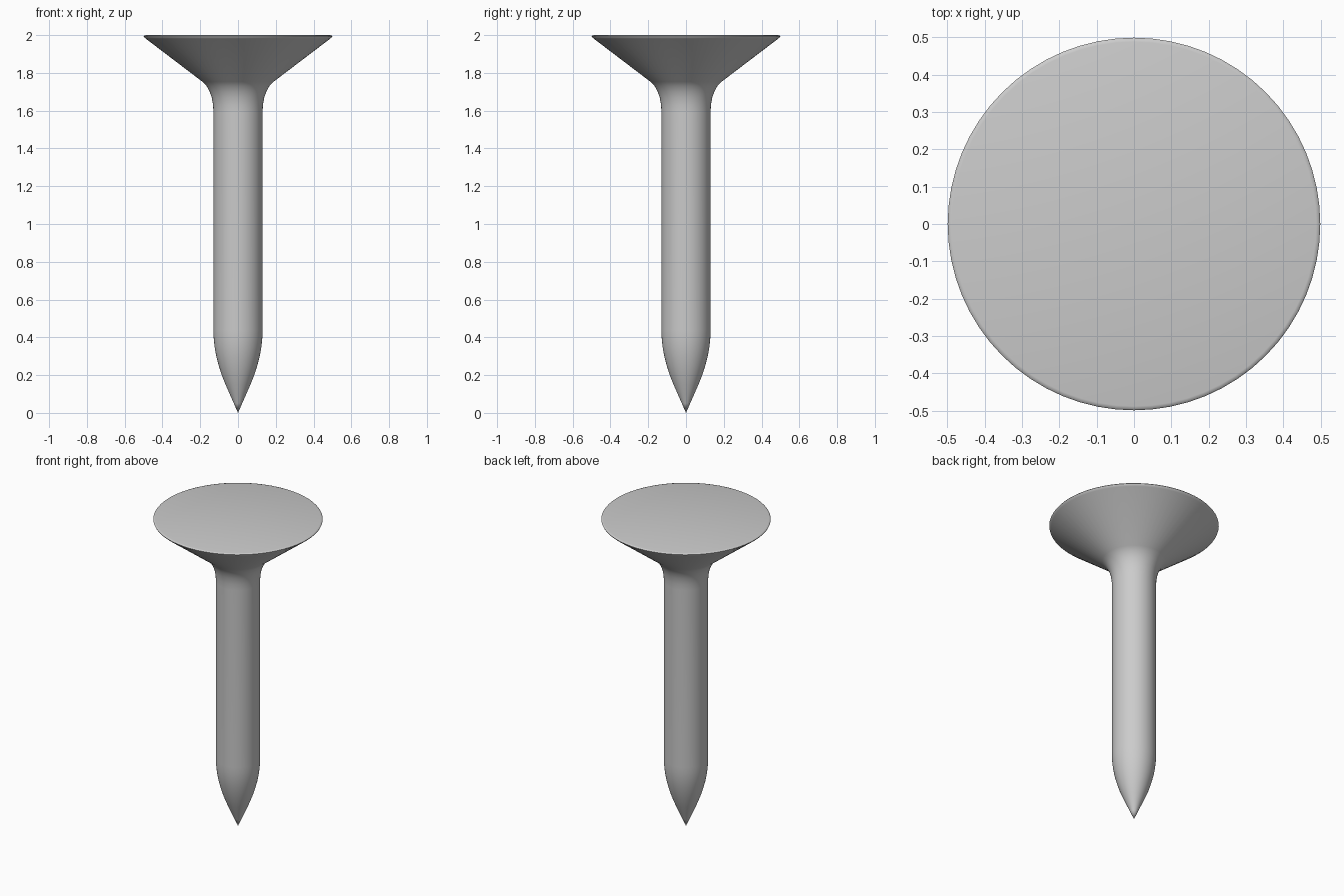
import bpy, bmesh, math

if "Cube" in bpy.data.objects:
    bpy.data.objects.remove(bpy.data.objects["Cube"])

SEGMENTS = 64

# Half profile of the nail: (radius, height)
tip = [(0, 0), (0.022, 0.05), (0.044, 0.10), (0.066, 0.15), (0.086, 0.20),
       (0.102, 0.25), (0.115, 0.30), (0.124, 0.35), (0.129, 0.40), (0.13, 0.44)]
neck = [(0.13, 1.59), (0.132, 1.63), (0.139, 1.67), (0.150, 1.70),
        (0.166, 1.73), (0.188, 1.753)]
head = [(0.488, 1.981), (0.497, 1.989), (0.499, 1.994), (0.496, 1.998),
        (0.488, 2.0), (0, 2.0)]
profile = tip + neck + head

# Revolve the profile around the z axis
bm = bmesh.new()
verts = [bm.verts.new((r, 0, z)) for r, z in profile]
edges = [bm.edges.new(pair) for pair in zip(verts, verts[1:])]
bmesh.ops.spin(bm, geom=verts + edges, cent=(0, 0, 0), axis=(0, 0, 1),
               angle=math.tau, steps=SEGMENTS, use_duplicate=False)
bmesh.ops.remove_doubles(bm, verts=bm.verts[:], dist=0.0001)
bmesh.ops.recalc_face_normals(bm, faces=bm.faces[:])

mesh = bpy.data.meshes.new("nail")
bm.to_mesh(mesh)
bm.free()
nail = bpy.data.objects.new("nail", mesh)
bpy.context.collection.objects.link(nail)

# Smooth body with a crisp rim
bpy.context.view_layer.objects.active = nail
nail.select_set(True)
bpy.ops.object.shade_smooth_by_angle(angle=math.radians(40))
